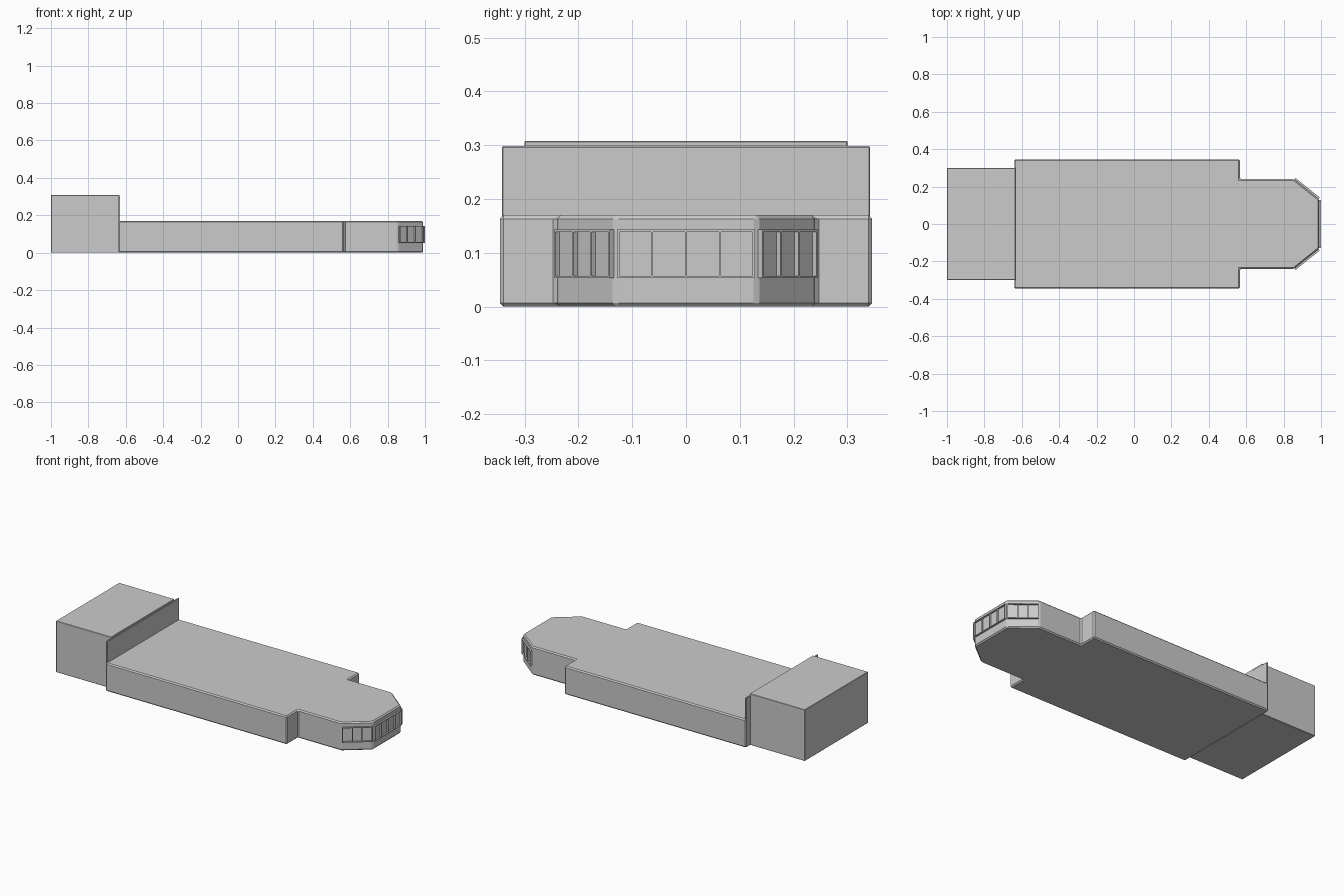
import bpy, bmesh
from mathutils import Vector

cube = bpy.data.objects.get("Cube")
if cube:
    bpy.data.objects.remove(cube, do_unlink=True)

grey = bpy.data.materials.new("light grey")
grey.use_nodes = True
COLOUR = (0.6, 0.6, 0.6, 1)
grey.diffuse_color = COLOUR
grey.node_tree.nodes["Principled BSDF"].inputs["Base Color"].default_value = COLOUR


def prism(name, outline, low, high, chamfer=0):
    """Extrude a flat outline upwards and optionally chamfer its edges."""
    bm = bmesh.new()
    base = bm.faces.new([bm.verts.new((x, y, low)) for x, y in outline])
    new = bmesh.ops.extrude_face_region(bm, geom=[base])["geom"]
    bmesh.ops.translate(bm, vec=(0, 0, high - low),
                        verts=[v for v in new if isinstance(v, bmesh.types.BMVert)])
    bmesh.ops.recalc_face_normals(bm, faces=bm.faces)
    if chamfer:
        bmesh.ops.bevel(bm, geom=list(bm.edges), offset=chamfer, segments=1,
                        affect='EDGES', profile=0.5)
    mesh = bpy.data.meshes.new(name)
    bm.to_mesh(mesh)
    bm.free()
    mesh.materials.append(grey)
    obj = bpy.data.objects.new(name, mesh)
    bpy.context.collection.objects.link(obj)
    return obj


def rect(x0, x1, half):
    return [(x0, -half), (x1, -half), (x1, half), (x0, half)]


# Wide body stepping in to a narrower front with an angled nose
side = [(-0.64, 0.346), (0.567, 0.346), (0.567, 0.24), (0.855, 0.24), (0.99, 0.132)]
prism("main_hall", side + [(x, -y) for x, y in reversed(side)], 0, 0.17, 0.007)

# Tall rear block and the wider end wall in front of it
prism("rear_block", rect(-1, -0.633, 0.3), 0, 0.308, 0.002)
prism("end_wall", rect(-0.64, -0.63, 0.342), 0.002, 0.298, 0.002)

# Raised window frames on the three nose faces
BAR, DEPTH, SILL, HEAD = 0.004, 0.01, 0.053, 0.143


def window_frame(name, start, end, panes):
    a, b = Vector(start), Vector(end)
    along = (b - a).normalized()
    out = Vector((along.y, -along.x))
    a, b = a + along * 0.004, b - along * 0.004
    length = (b - a).length

    def strip(label, s, e, low, high):
        p, q = a + along * s, a + along * e
        corners = [p - out * 0.002, q - out * 0.002, q + out * DEPTH, p + out * DEPTH]
        prism(f"{name}_{label}", corners, low, high)

    strip("sill", 0, length, SILL, SILL + BAR)
    strip("head", 0, length, HEAD - BAR, HEAD)
    for i in range(panes + 1):
        s = (length - BAR) * i / panes
        strip(f"mullion_{i + 1}", s, s + BAR, SILL + BAR, HEAD - BAR)


window_frame("right_window", (0.855, -0.24), (0.99, -0.132), 3)
window_frame("nose_window", (0.99, -0.132), (0.99, 0.132), 4)
window_frame("left_window", (0.99, 0.132), (0.855, 0.24), 3)
